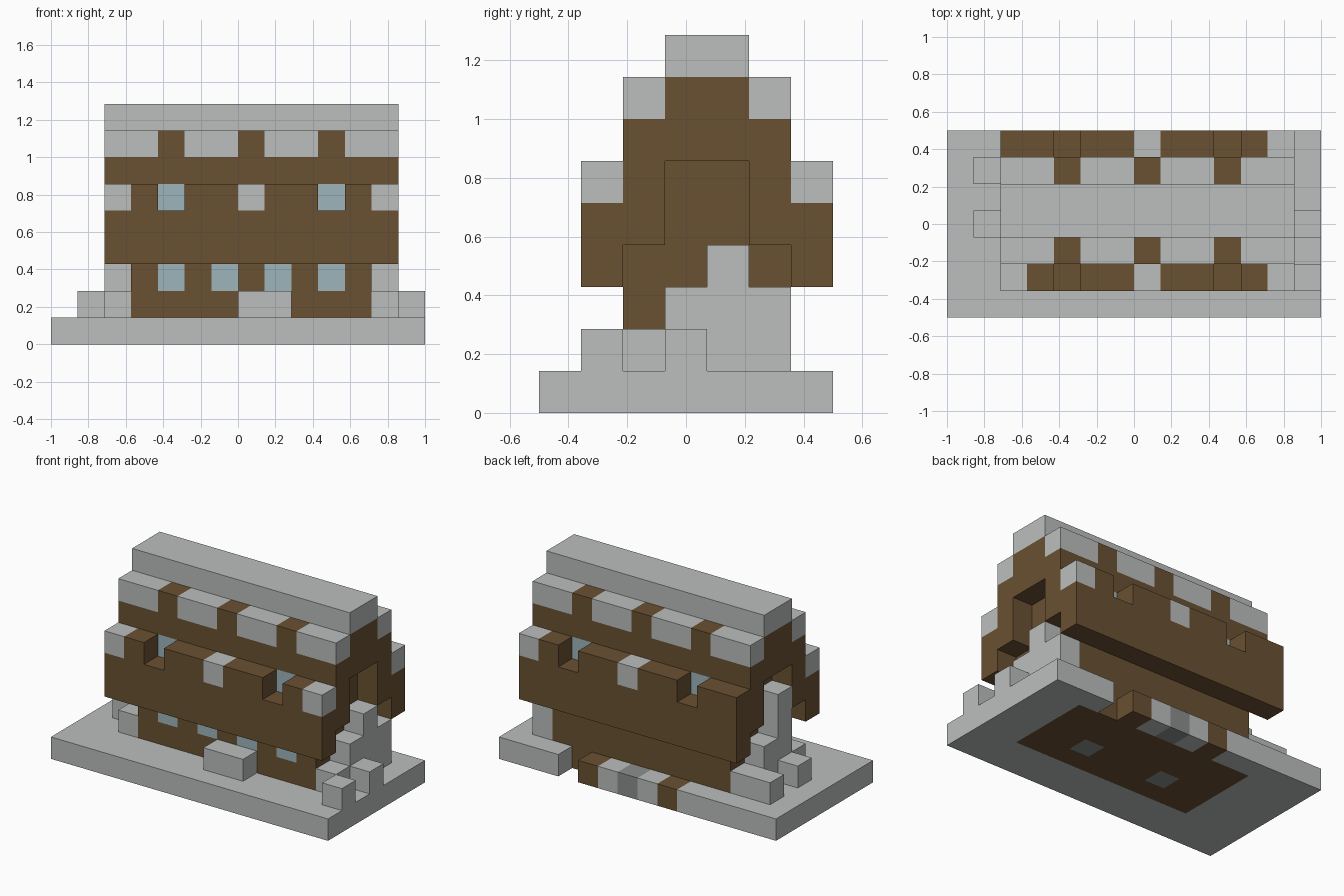
import bpy
import bmesh
from mathutils import Vector

if "Cube" in bpy.data.objects:
    bpy.data.objects.remove(bpy.data.objects["Cube"], do_unlink=True)

CELL = 1 / 7                       # one building block
ORIGIN = Vector((-7, -3.5, 0))     # corner of the base, in blocks


def srgb(*rgb):
    return [((c / 255 + 0.055) / 1.055) ** 2.4 for c in rgb] + [1.0]


def make_material(name, colour):
    mat = bpy.data.materials.new(name)
    mat.use_nodes = True
    mat.diffuse_color = colour
    for node in mat.node_tree.nodes:
        if node.type == "BSDF_PRINCIPLED":
            node.inputs["Base Color"].default_value = colour
            node.inputs["Roughness"].default_value = 0.9
    return mat


MATERIALS = {
    "L": make_material("light stone", srgb(187, 191, 190)),
    "D": make_material("dark stone", srgb(140, 142, 141)),
    "B": make_material("brown timber", srgb(106, 81, 50)),
    "W": make_material("pale blue glass", srgb(156, 181, 188)),
}


def build(name, boxes):
    """Make one object from boxes given as (colour, low corner, high corner)."""
    bm = bmesh.new()
    used = sorted({b[0] for b in boxes})
    for colour, low, high in boxes:
        low, high = Vector(low), Vector(high)
        verts = bmesh.ops.create_cube(bm, size=1)["verts"]
        size, mid = high - low, (low + high) / 2
        for v in verts:
            v.co = (Vector(a * b for a, b in zip(v.co, size)) + mid + ORIGIN) * CELL
        for face in {f for v in verts for f in v.link_faces}:
            face.material_index = used.index(colour)
    mesh = bpy.data.meshes.new(name)
    bm.to_mesh(mesh)
    bm.free()
    for colour in used:
        mesh.materials.append(MATERIALS[colour])
    obj = bpy.data.objects.new(name, mesh)
    bpy.context.collection.objects.link(obj)
    return obj


def block(name, colour, low, high):
    return build(name, [(colour, low, high)])


def row(name, x, y, z, pattern):
    """Lay a row of blocks along x; a space leaves a gap."""
    boxes = [(c, (x + i, y, z), (x + i + 1, y + 1, z + 1))
             for i, c in enumerate(pattern) if c != " "]
    return build(name, boxes)


# Base slab around the timber floor
block("base_front", "L", (0, 0, 0), (14, 2, 1))
block("base_left", "L", (12, 2, 0), (14, 6, 1))
block("base_right", "L", (0, 2, 0), (3, 6, 1))
row("base_back_edge", 0, 6, 0, "LLLLLBLDLB LLL")
block("floor_front", "B", (3, 2, 0), (12, 3, 1))
row("floor_middle", 3, 3, 0, "BBDBBBDBB")
block("floor_back", "B", (3, 4, 0), (12, 6, 1))

# Ground storey with four windows and a doorstep
block("ground_front_wall", "B", (3, 2, 1), (12, 3, 2))
row("ground_window_row", 3, 2, 2, "BWBWBWBWB")
block("ground_core", "B", (3, 3, 1), (12, 6, 3))
block("doorstep", "L", (7, 1, 1), (9, 2, 2))

# Overhanging upper storey, with recessed ends
block("upper_core", "B", (3, 2, 3), (12, 6, 5))
block("upper_inner_core", "B", (3, 3, 5), (12, 5, 6))
for side, y, pattern in (("front", 1, "LB BBLBB BL"), ("back", 6, "BB BBLBB BL")):
    block(side + "_overhang", "B", (2, y, 3), (13, y + 1, 5))
    row(side + "_parapet", 2, y, 5, pattern)
for side, y in (("front", 2), ("back", 5)):
    row(side + "_window_row", 2, y, 5, "BBWBBBBBWBB")
    row(side + "_end_brackets", 2, y, 4, "B         B")

# Attic and stepped roof
block("attic", "B", (2, 2, 6), (13, 6, 7))
for side, y in (("front", 2), ("back", 5)):
    row(side + "_eaves", 2, y, 7, "LLBLLBLLBLL")
block("attic_core", "B", (2, 3, 7), (13, 5, 8))
block("roof_ridge", "L", (2, 3, 8), (13, 5, 9))

# Stone stacks stepping up against both ends
for side, x, tops in (("right", 2, (2, 5, 3, 2)), ("left", 12, (2, 3, 4, 3))):
    build(side + "_stone_stack",
          [("L", (x, y, 1), (x + 1, y + 1, top)) for y, top in enumerate(tops, 2)])
for side, x, spots in (("right", 1, (3, 5)), ("left", 13, (1, 3))):
    build(side + "_loose_stones",
          [("L", (x, y, 1), (x + 1, y + 1, 2)) for y in spots])
